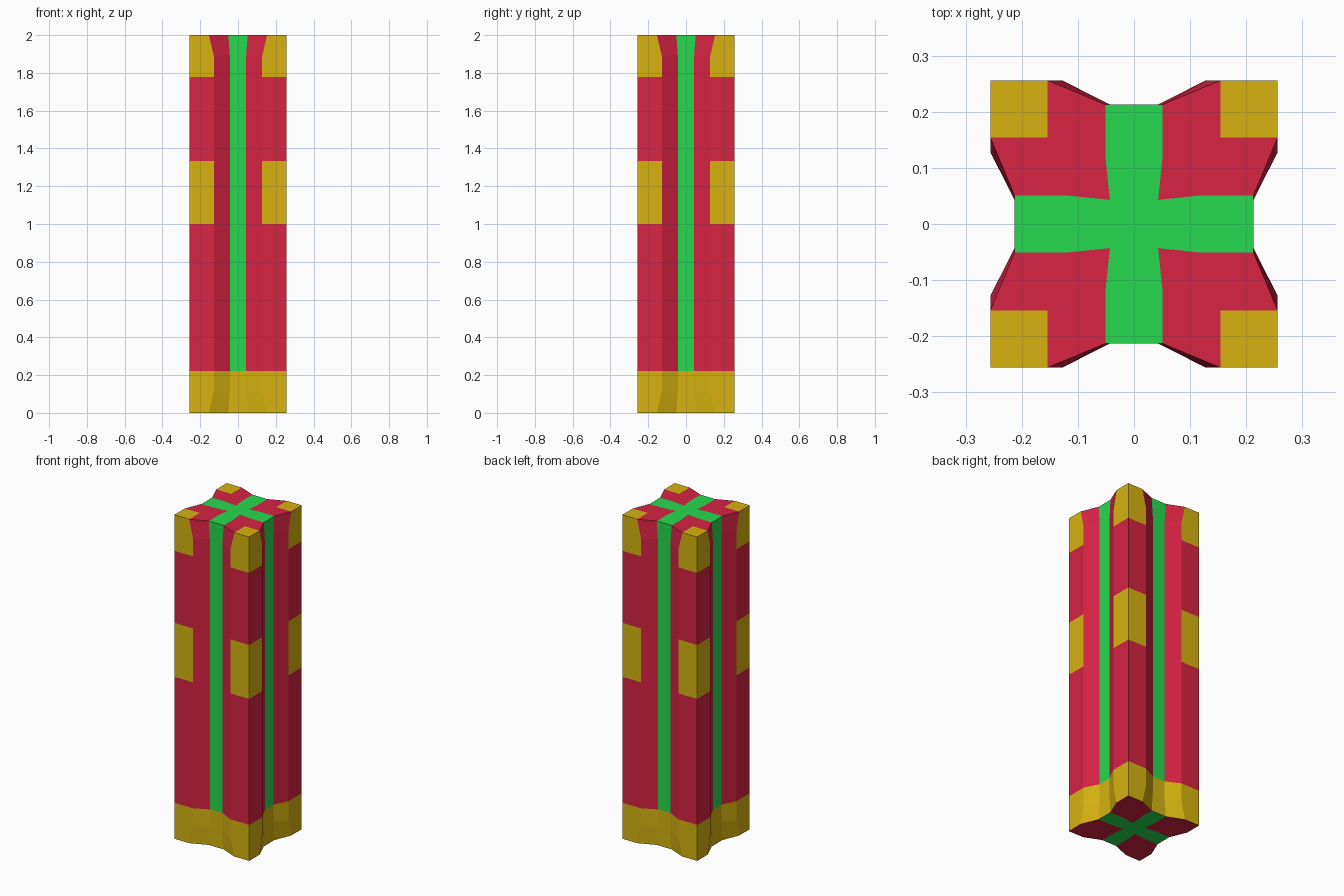
import bpy, bmesh
from mathutils import Matrix

if "Cube" in bpy.data.objects:
    bpy.data.objects.remove(bpy.data.objects["Cube"])

R = 0.256      # outer half width
G = 0.213      # groove depth line
RED, GOLD, GREEN = 0, 1, 2


def material(name, rgb):
    m = bpy.data.materials.new(name)
    m.diffuse_color = (*rgb, 1)
    m.use_nodes = True
    m.node_tree.nodes["Principled BSDF"].inputs["Base Color"].default_value = m.diffuse_color
    return m


mats = [material("crimson", (0.68, 0.017, 0.057)),
        material("gold", (0.68, 0.45, 0.005)),
        material("green", (0.018, 0.70, 0.078))]

bm = bmesh.new()


def quarter_faces(points, mat):
    """Add one face and its three quarter-turn copies."""
    for k in range(4):
        rot = Matrix.Rotation(k * 1.5707963268, 3, 'Z')
        f = bm.faces.new([bm.verts.new(rot @ bm.verts.new(p).co) for p in points])
        f.material_index = mat


def side_profile(flared):
    """Front side of the grooved section, left corner to right corner."""
    a, g = (0.154, 0.051) if flared else (0.128, 0.043)
    return [(-R, -R), (-a, -R), (-g, -G), (g, -G), (a, -R), (R, -R)]


# Shaft sides: section flares slightly at both ends, gold base and corner bands
levels = [0, 0.111, 0.222, 1.0, 1.333, 1.778, 1.889, 2.0]
for i in range(len(levels) - 1):
    z0, z1 = levels[i], levels[i + 1]
    lo, hi = side_profile(z0 == 0), side_profile(z1 == 2.0)
    for j in range(5):
        if z1 < 0.3:
            mat = GOLD
        elif j == 2:
            mat = GREEN
        elif j in (0, 4) and (z0 == 1.0 or z0 > 1.7):
            mat = GOLD
        else:
            mat = RED
        quarter_faces([(*lo[j], z0), (*lo[j + 1], z0),
                       (*hi[j + 1], z1), (*hi[j], z1)], mat)

# End caps: green cross, red quadrants, corner squares (gold on top only)
a, g, c, k = 0.154, 0.051, 0.043, 0.12
for z, corner in ((0.0, RED), (2.0, GOLD)):
    def cap(pts, mat):
        quarter_faces([(x, y, z) for x, y in pts], mat)
    cap([(0, 0), (c, -c), (g, -k), (-g, -k), (-c, -c)], GREEN)
    cap([(-g, -k), (-g, -G), (g, -G), (g, -k)], GREEN)
    cap([(c, c), (g, k), (g, G), (a, R), (a, a)], RED)
    cap([(c, c), (a, a), (R, a), (G, g), (k, g)], RED)
    cap([(a, a), (R, a), (R, R), (a, R)], corner)

# Weld, drop loose points, orient outward
bmesh.ops.delete(bm, geom=[v for v in bm.verts if not v.link_faces], context='VERTS')
bmesh.ops.remove_doubles(bm, verts=bm.verts[:], dist=0.0005)
bmesh.ops.triangulate(bm, faces=[f for f in bm.faces if len(f.verts) > 4])
bmesh.ops.recalc_face_normals(bm, faces=bm.faces[:])

mesh = bpy.data.meshes.new("grooved_column")
bm.to_mesh(mesh)
bm.free()
for m in mats:
    mesh.materials.append(m)
column = bpy.data.objects.new("grooved_column", mesh)
bpy.context.collection.objects.link(column)
